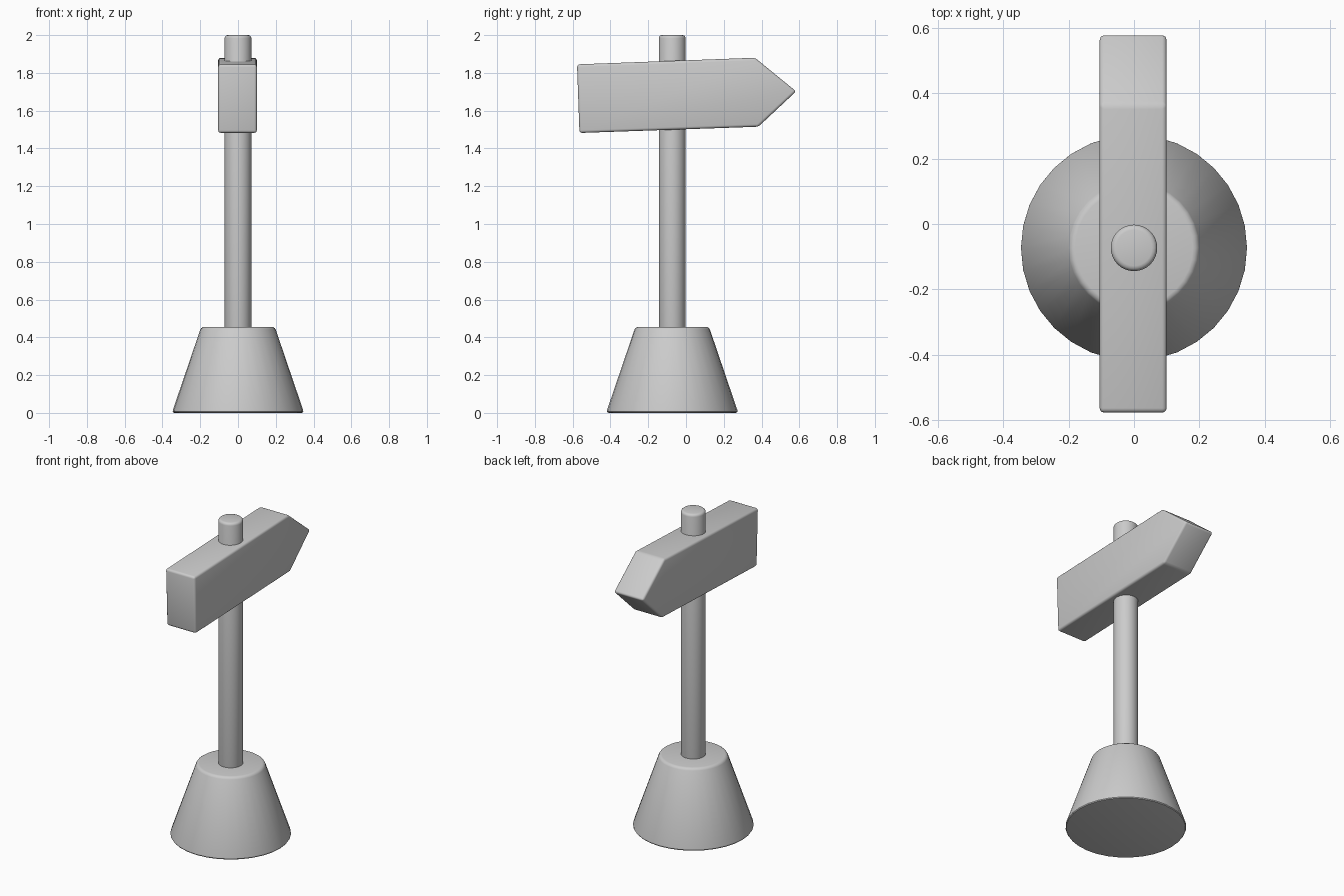
import bpy, bmesh, math

if "Cube" in bpy.data.objects:
    bpy.data.objects.remove(bpy.data.objects["Cube"], do_unlink=True)

POLE_Y = -0.073

# Single light grey finish
grey = bpy.data.materials.new("light_grey")
grey.use_nodes = True
color = (0.6, 0.6, 0.6, 1)
grey.diffuse_color = color
grey.node_tree.nodes["Principled BSDF"].inputs["Base Color"].default_value = color


def finish(obj, bevel, segments):
    """Material, rounded edges and smooth shading."""
    obj.data.materials.append(grey)
    mod = obj.modifiers.new("rounded_edges", "BEVEL")
    mod.width = bevel
    mod.segments = segments
    mod.limit_method = "ANGLE"
    mod.angle_limit = math.radians(30)
    bpy.ops.object.select_all(action="DESELECT")
    obj.select_set(True)
    bpy.context.view_layer.objects.active = obj
    bpy.ops.object.modifier_apply(modifier=mod.name)
    bpy.ops.object.shade_smooth_by_angle(angle=math.radians(35))


def round_part(name, r_bottom, r_top, z0, z1, bevel):
    bpy.ops.mesh.primitive_cone_add(
        vertices=32, radius1=r_bottom, radius2=r_top, depth=z1 - z0,
        location=(0, POLE_Y, (z0 + z1) / 2))
    obj = bpy.context.object
    obj.name = name
    finish(obj, bevel, 3)


# Weighted base and pole
round_part("base", 0.35, 0.195, 0, 0.455, 0.015)
round_part("pole", 0.071, 0.071, 0.3, 2.0, 0.016)

# Arrow board: side outline extruded across its thickness
outline = [(-0.577, 1.845), (0.365, 1.88), (0.583, 1.702), (0.383, 1.515), (-0.564, 1.482)]
bm = bmesh.new()
face = bm.faces.new([bm.verts.new((-0.105, y, z)) for y, z in outline])
extruded = bmesh.ops.extrude_face_region(bm, geom=[face])["geom"]
bmesh.ops.translate(bm, vec=(0.205, 0, 0),
                    verts=[v for v in extruded if isinstance(v, bmesh.types.BMVert)])
bmesh.ops.recalc_face_normals(bm, faces=bm.faces)
mesh = bpy.data.meshes.new("arrow_board")
bm.to_mesh(mesh)
bm.free()
board = bpy.data.objects.new("arrow_board", mesh)
bpy.context.collection.objects.link(board)
finish(board, 0.014, 3)
